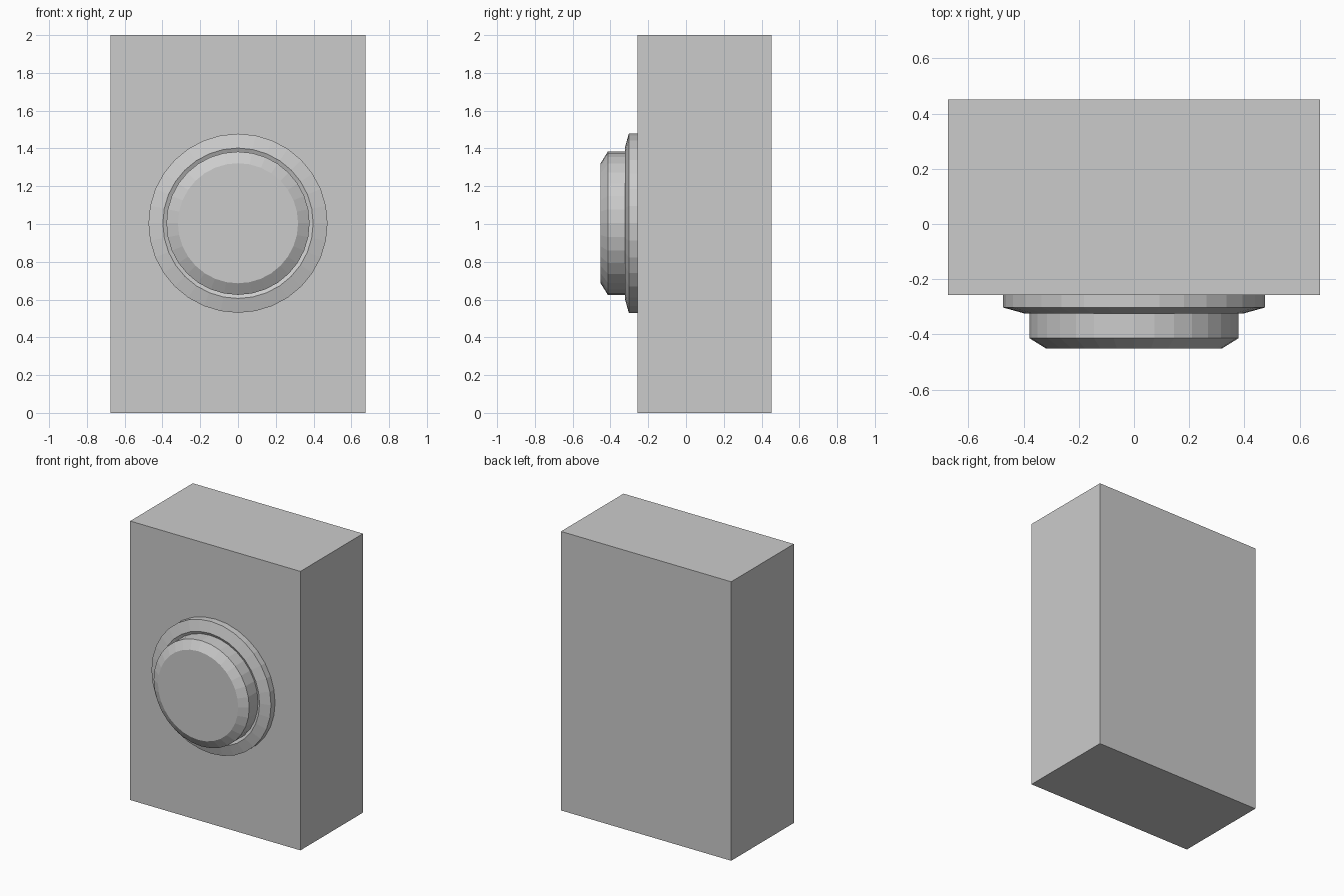
import bpy, bmesh, math

if "Cube" in bpy.data.objects:
    bpy.data.objects.remove(bpy.data.objects["Cube"])

SIDES = 32
CENTRE_Z = 1.004


def finish(name, bm):
    bmesh.ops.recalc_face_normals(bm, faces=bm.faces)
    mesh = bpy.data.meshes.new(name)
    bm.to_mesh(mesh)
    bm.free()
    obj = bpy.data.objects.new(name, mesh)
    bpy.context.collection.objects.link(obj)
    return obj


def box(name, lo, hi):
    bm = bmesh.new()
    bmesh.ops.create_cube(bm, size=1)
    for v in bm.verts:
        v.co = [(a + b) / 2 + c * (b - a) for a, b, c in zip(lo, hi, v.co)]
    return finish(name, bm)


def turned(name, profile, cap_front):
    """Revolve (radius, y) points about the y axis through the panel centre."""
    bm = bmesh.new()
    angles = [2 * math.pi * i / SIDES for i in range(SIDES)]
    rings = [[bm.verts.new((r * math.cos(a), y, CENTRE_Z + r * math.sin(a)))
              for a in angles] for r, y in profile]
    for lower, upper in zip(rings, rings[1:]):
        for i in range(SIDES):
            j = (i + 1) % SIDES
            bm.faces.new((lower[i], lower[j], upper[j], upper[i]))
    if cap_front:
        bm.faces.new(rings[-1])
        bm.faces.new(rings[0])
    return finish(name, bm)


# Main housing
box("housing", (-0.675, -0.257, 0), (0.675, 0.452, 2))

# Bevelled collar with a narrow inner lip
turned("collar", [(0.474, -0.257), (0.474, -0.303), (0.398, -0.324),
                  (0.379, -0.315)], False)

# Push button with a chamfered rim
turned("button", [(0.379, -0.257), (0.379, -0.414), (0.318, -0.452)], True)
